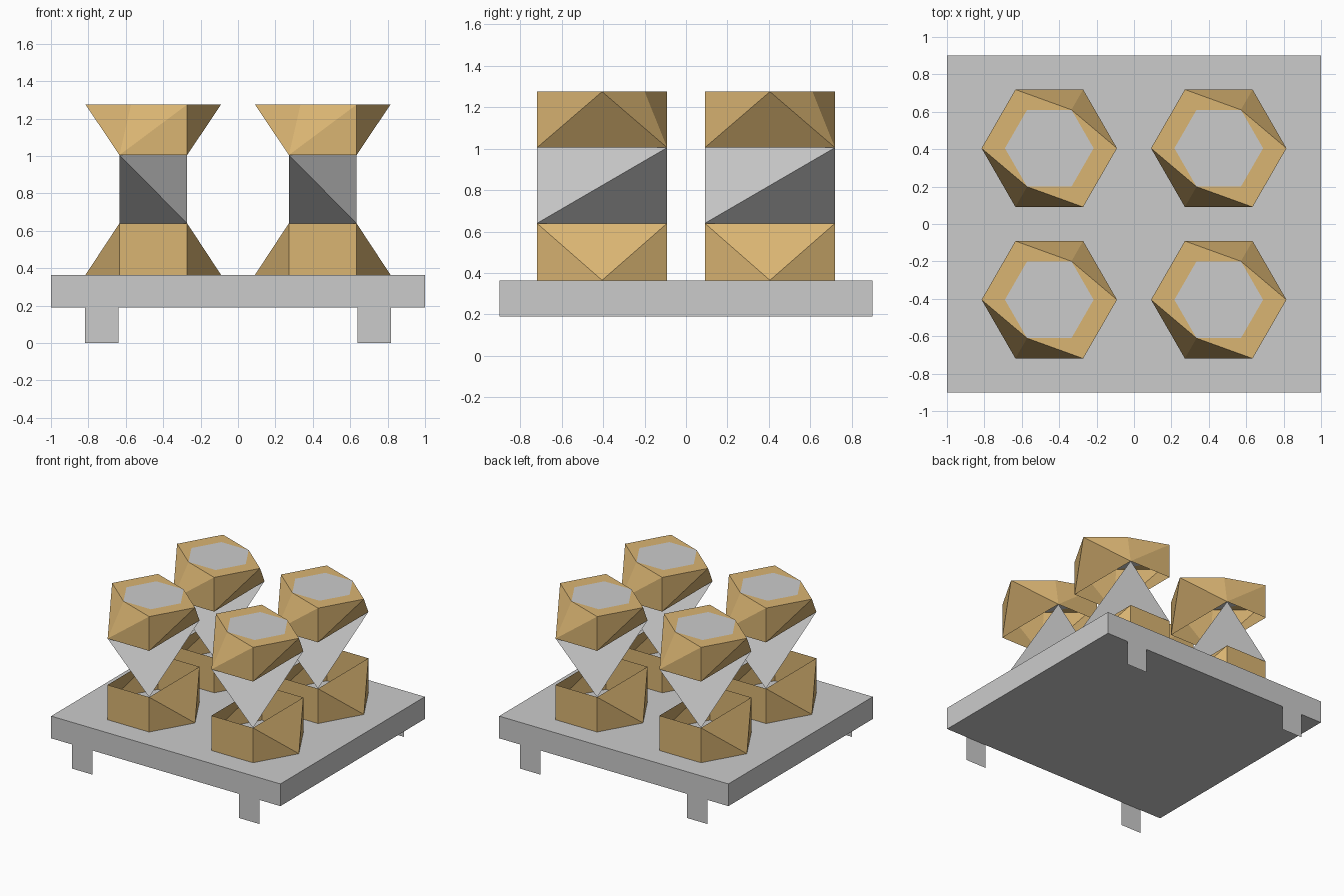
import bpy

if "Cube" in bpy.data.objects:
    bpy.data.objects.remove(bpy.data.objects["Cube"])

A, B, R = 0.181, 0.314, 0.362     # hexagon half edge, apothem and radius
Z0, Z1, Z2, Z3 = 0.365, 0.64, 1.005, 1.275
K = 0.655                         # inner hexagon scale

brown = bpy.data.materials.new("tan_brown")
brown.diffuse_color = (0.70, 0.46, 0.17, 1)
brown.use_nodes = True
brown.node_tree.nodes["Principled BSDF"].inputs["Base Color"].default_value = brown.diffuse_color


def add(name, verts, faces, loc=(0, 0, 0), mat=None):
    mesh = bpy.data.meshes.new(name)
    mesh.from_pydata(verts, [], faces)
    mesh.update()
    ob = bpy.data.objects.new(name, mesh)
    ob.location = loc
    bpy.context.collection.objects.link(ob)
    if mat:
        mesh.materials.append(mat)
    return ob


def twin(tris):
    """Mesh from triangles plus their copy turned half way round z."""
    verts, faces, seen = [], [], {}
    for s in (1, -1):
        for tri in tris:
            face = []
            for x, y, z in tri:
                p = (s * x, s * y, z)
                if p not in seen:
                    seen[p] = len(verts)
                    verts.append(p)
                face.append(seen[p])
            faces.append(face)
    return verts, faces


# Base slab
bpy.ops.mesh.primitive_cube_add(size=1, location=(0, 0, (0.19 + Z0) / 2))
slab = bpy.context.object
slab.name = "base_slab"
slab.scale = (2, 1.8, Z0 - 0.19)

# Thin flat feet flush with the front and back edges
for x in (-0.728, 0.728):
    for y in (-0.9, 0.9):
        add("foot", [(-.09, 0, 0), (.09, 0, 0), (.09, 0, .19), (-.09, 0, .19)],
            [(0, 1, 2, 3)] if y < 0 else [(3, 2, 1, 0)], (x, y, 0))

# Lower collar: hexagon at the bottom narrowing to an open rectangle
lower = twin([
    [(-A, -B, Z0), (A, -B, Z0), (A, -B, Z1), (-A, -B, Z1)],
    [(A, -B, Z0), (R, 0, Z0), (A, -B, Z1)],
    [(R, 0, Z0), (A, B, Z1), (A, -B, Z1)],
    [(R, 0, Z0), (A, B, Z0), (A, B, Z1)],
])

# Upper collar: open rectangle widening to a ring with two cut corners
hexa = [(R, 0), (A, B), (-A, B), (-R, 0), (-A, -B), (A, -B)]
inner = [(K * x, K * y, Z3) for x, y in hexa]
upper = twin([
    [(-A, -B, Z2), (A, -B, Z2), (A, -B, Z3)],
    [(A, -B, Z2), (R, 0, Z3), (A, -B, Z3)],
    [(A, -B, Z2), (A, B, Z2), (R, 0, Z3)],
    [(R, 0, Z3), (A, B, Z2), inner[1]],
    [inner[1], (A, B, Z2), (-A, B, Z3)],
    [inner[0], (R, 0, Z3), inner[1]],
    [inner[5], (A, -B, Z3), (R, 0, Z3), inner[0]],
    [inner[4], (A, -B, Z3), inner[5]],
])

# Tetrahedral waist joining the collars
waist = ([(-A, -B, Z2), (A, B, Z2), (A, -B, Z1), (-A, B, Z1)],
         [(0, 2, 1), (0, 1, 3), (0, 3, 2), (1, 2, 3)])

# Four columns on the slab
for x in (-0.453, 0.453):
    for y in (-0.405, 0.405):
        add("lower_collar", *lower, (x, y, 0), brown)
        add("waist", *waist, (x, y, 0))
        add("upper_collar", *upper, (x, y, 0), brown)
        add("top_plate", inner, [tuple(range(6))], (x, y, 0))
